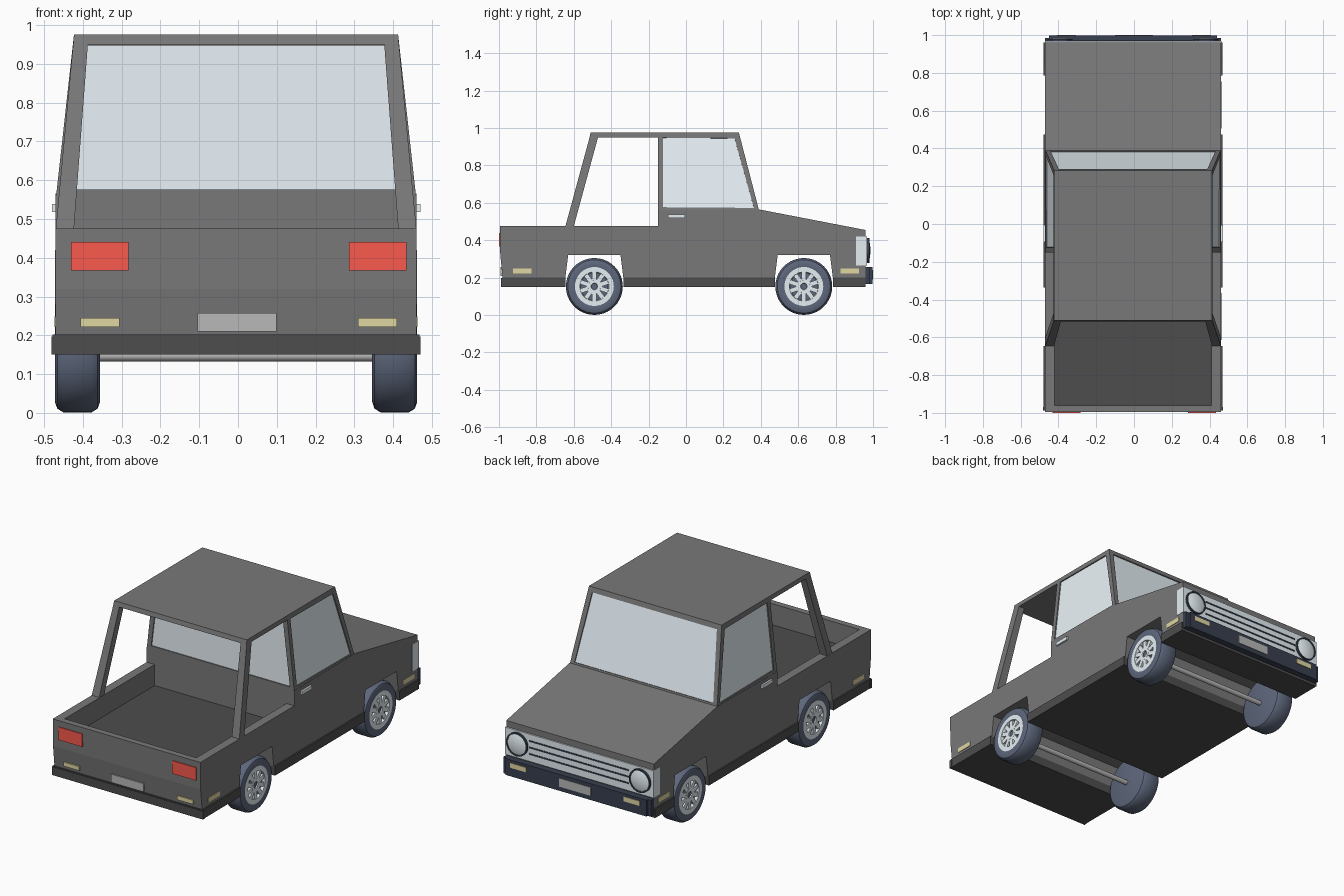
import bpy, bmesh
from math import pi, radians
from mathutils import Matrix, Vector

if "Cube" in bpy.data.objects:
    bpy.data.objects.remove(bpy.data.objects["Cube"])

def mat(name, r, g, b):
    m = bpy.data.materials.new(name)
    m.diffuse_color = (r, g, b, 1)
    m.use_nodes = True
    m.node_tree.nodes["Principled BSDF"].inputs["Base Color"].default_value = m.diffuse_color
    return m

PAINT = mat("body_paint", .19, .19, .19)
TRIM = mat("dark_trim", .075, .075, .075)
NAVY = mat("navy", .04, .05, .08)
TYRE = mat("tyre_rubber", .11, .135, .20)
CHROME = mat("chrome", .78, .86, .90)
GLASS = mat("glass", .82, .90, .95)
RED = mat("red_lens", .95, .10, .075)
AMBER = mat("amber_lens", .75, .68, .36)
PLATE = mat("plate", .48, .48, .48)

def finish(name, bm, m=PAINT, smooth=False, shift=-.005):
    bmesh.ops.recalc_face_normals(bm, faces=bm.faces[:])
    me = bpy.data.meshes.new(name)
    bm.to_mesh(me)
    bm.free()
    ob = bpy.data.objects.new(name, me)
    bpy.context.collection.objects.link(ob)
    me.materials.append(m)
    if smooth:
        bpy.ops.object.select_all(action='DESELECT')
        ob.select_set(True)
        bpy.context.view_layer.objects.active = ob
        bpy.ops.object.shade_smooth_by_angle(angle=radians(35))
    ob.location.x = shift
    return ob

def frustum_bm(bot, top):
    # each end: x0, x1, y0, y1, z
    bm = bmesh.new()
    rings = []
    for x0, x1, y0, y1, z in (bot, top):
        rings.append([bm.verts.new(p) for p in ((x0, y0, z), (x1, y0, z), (x1, y1, z), (x0, y1, z))])
    a, b = rings
    bm.faces.new(a)
    bm.faces.new(b)
    for i in range(4):
        j = (i + 1) % 4
        bm.faces.new((a[i], a[j], b[j], b[i]))
    return bm

def frustum(name, bot, top, m=PAINT, shift=-.005):
    return finish(name, frustum_bm(bot, top), m, shift=shift)

def box(name, x0, x1, y0, y1, z0, z1, m=PAINT, shift=-.005):
    return frustum(name, (x0, x1, y0, y1, z0), (x0, x1, y0, y1, z1), m, shift)

def prism(name, pts, hw, m=PAINT):
    # side profile (y, z) extruded across the width
    bm = bmesh.new()
    f = bm.faces.new([bm.verts.new((-hw, y, z)) for y, z in pts])
    r = bmesh.ops.extrude_face_region(bm, geom=[f])
    bmesh.ops.translate(bm, vec=(2 * hw, 0, 0), verts=[v for v in r['geom'] if isinstance(v, bmesh.types.BMVert)])
    bm.faces.ensure_lookup_table()
    if not any(len(g.verts) == len(pts) and g.calc_center_median().x < 0 for g in bm.faces):
        bm.faces.new([v for v in bm.verts][:len(pts)])
    return finish(name, bm, m)

def lathe(name, prof, centre, axis, m, flip=1, steps=40):
    # profile (offset along axis, radius) spun about x or y
    bm = bmesh.new()
    if axis == 'X':
        vs = [bm.verts.new((flip * t, 0, r)) for t, r in prof]
        ax = (1, 0, 0)
    else:
        vs = [bm.verts.new((0, flip * t, r)) for t, r in prof]
        ax = (0, 1, 0)
    es = [bm.edges.new(e) for e in zip(vs, vs[1:])]
    bmesh.ops.spin(bm, geom=vs + es, cent=(0, 0, 0), axis=ax, angle=2 * pi, steps=steps)
    bmesh.ops.remove_doubles(bm, verts=bm.verts[:], dist=1e-4)
    bmesh.ops.translate(bm, vec=centre, verts=bm.verts[:])
    return finish(name, bm, m, True)

HW = .465
WHEELS = (-.49, .63)

# main body with full-width wheel wells and bed notch
arch = lambda c: [(c - .155, .2), (c - .14, .32), (c + .14, .32), (c + .155, .2)]
prism("body", [(-.98, .2)] + arch(WHEELS[0]) + arch(WHEELS[1]) +
      [(.96, .2), (.96, .455), (.39, .565), (-.15, .56), (-.15, .35), (-.96, .35),
       (-.96, .475), (-.995, .475), (-.993, .32)], HW)

# bed side walls and floor liner
for s in (-1, 1):
    box("bed_side_wall", *sorted((s * .415, s * HW)), -.96, -.15, .35, .475)
box("bed_floor", -.415, .415, -.96, -.15, .345, .355, TRIM)

# lower skirt pieces between the wheels
for y0, y1 in ((-.985, -.645), (-.335, .475), (.785, .96)):
    box("lower_skirt", -.473, .473, y0, y1, .15, .202, TRIM)

# cab with recessed windows
bm = frustum_bm((-HW, HW, -.15, .393, .55), (-.418, .418, -.15, .283, .975))
bmesh.ops.recalc_face_normals(bm, faces=bm.faces[:])
walls = [f for f in bm.faces if abs(f.normal.z) < .9]
bmesh.ops.inset_individual(bm, faces=walls, thickness=.038, depth=0)
bmesh.ops.inset_individual(bm, faces=walls, thickness=.0001, depth=-.006)
for f in walls:
    f.material_index = 1
cab = finish("cab", bm)
cab.data.materials.append(GLASS)

# roof extension and rear pillars over the bed
frustum("rear_roof", (-.42, .42, -.516, -.15, .95), (-.418, .418, -.51, -.15, .975))
for s in (-1, 1):
    frustum("rear_pillar", (*sorted((s * .418, s * HW)), -.645, -.6, .474),
            (*sorted((s * .382, s * .42)), -.515, -.47, .952))

# grille, bars and headlights
box("grille", -.467, .467, .91, .968, .265, .42, CHROME)
for z in (.308, .345, .382):
    box("grille_slot", -.315, .315, .965, .971, z - .004, z + .004, NAVY)
for s in (-1, 1):
    c = (s * .387, .965, .345)
    lathe("headlight_rim", [(0, .066), (.015, .066), (.015, .058), (.005, .056)], c, 'Y', NAVY)
    lathe("headlight", [(0, .06), (.012, .058), (.019, .035), (.022, 0)], c, 'Y', CHROME)

# bumpers and plates
box("front_bumper", -.445, .445, .955, .997, .165, .258, NAVY)
box("bumper_backing", -.465, .465, .957, .985, .165, .258, NAVY)
box("front_plate", -.1, .1, .99, 1.0, .19, .238, PLATE, 0)
box("rear_plate", -.102, .102, -.993, -.97, .21, .257, PLATE, -.003)
box("rear_bumper", -.476, .476, -.988, -.97, .15, .197, TRIM)

# lamps and door handles
for s in (-1, 1):
    xs = sorted((s * .308, s * .408))
    box("front_indicator", *xs, .99, 1.0, .215, .242, AMBER, 0)
    box("rear_indicator", *xs, -.992, -.97, .222, .245, AMBER, .002)
    box("tail_light", *sorted((s * .284, s * .433)), -1.0, -.98, .367, .44, RED, .002)
    for y in (-.875, .875):
        box("side_marker", *sorted((s * .46, s * .468)), y - .05, y + .05, .222, .248, AMBER)
    box("door_handle", *sorted((s * .46, s * .475)), -.095, -.005, .518, .538, CHROME)

# wheels and axles
tyre = [(-.058, 0), (-.058, .125), (-.052, .142), (-.036, .152), (.036, .152), (.052, .142),
        (.058, .125), (.055, .104), (.038, .1), (.038, 0)]
for y in WHEELS:
    lathe("axle", [(-.4, 0), (-.4, .014), (.4, .014), (.4, 0)], (0, y, .147), 'X', PLATE, steps=16)
    for s in (-1, 1):
        c = Vector((s * .409, y, .153))
        lathe("tyre", tyre, c, 'X', TYRE, s)
        lathe("rim_ring", [(.038, .106), (.055, .104), (.055, .078), (.038, .074)], c, 'X', CHROME, s)
        lathe("hub_cap", [(.038, .036), (.052, .034), (.052, .018), (.046, .016)], c, 'X', CHROME, s, 24)
        # spokes
        bm = bmesh.new()
        for i in range(10):
            m = (Matrix.Translation(c + Vector((s * .044, 0, 0))) @ Matrix.Rotation(i * pi / 5, 4, 'X')
                 @ Matrix.Translation((0, 0, .056)) @ Matrix.Diagonal((.014, .024, .06, 1)))
            bmesh.ops.create_cube(bm, size=1, matrix=m)
        finish("spokes", bm, CHROME)
